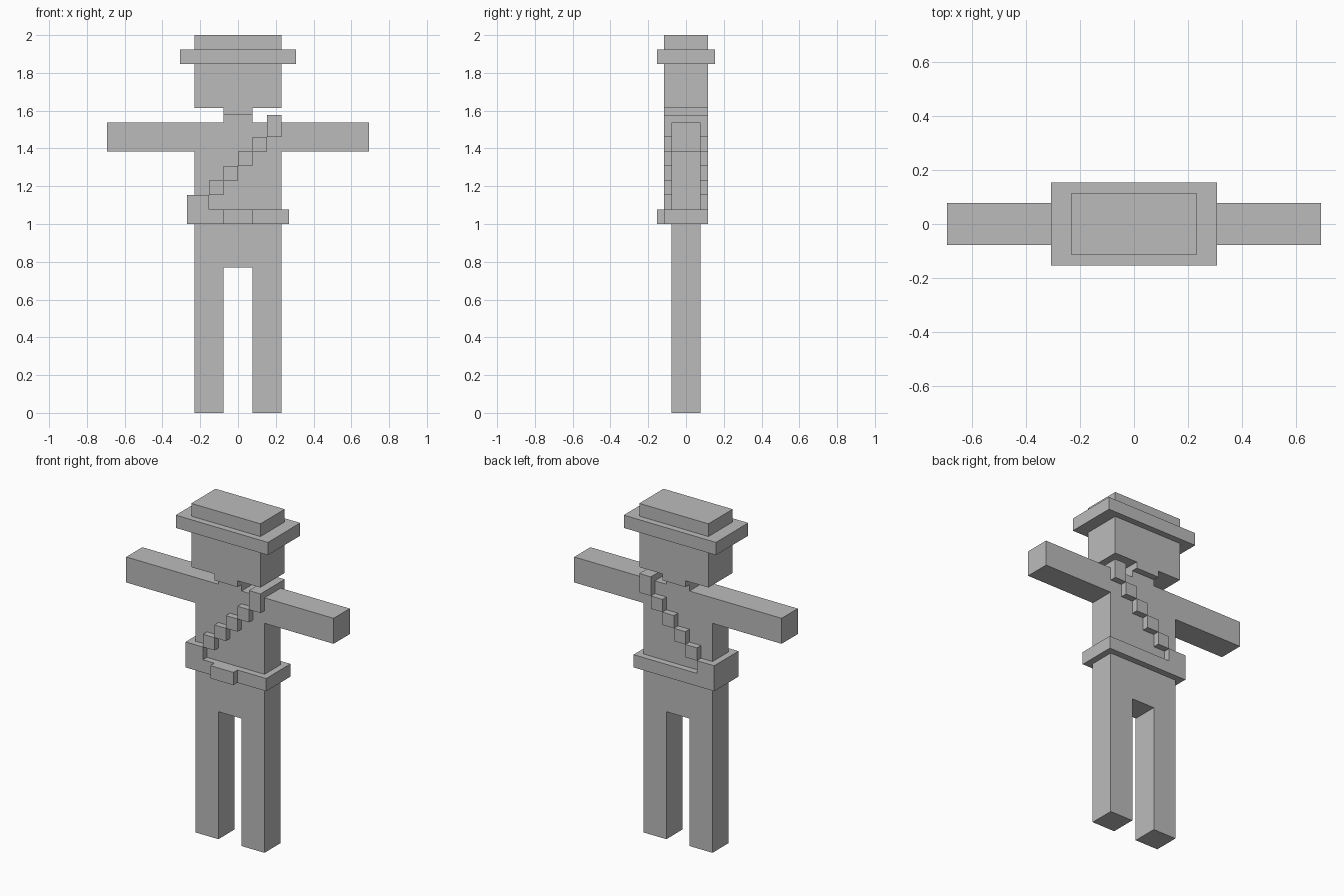
import bpy
import bmesh

if "Cube" in bpy.data.objects:
    bpy.data.objects.remove(bpy.data.objects["Cube"], do_unlink=True)

U = 2 / 26  # one block of the model

grey = bpy.data.materials.new("plain grey")
grey.use_nodes = True
GREY = (0.5, 0.5, 0.5, 1)
grey.diffuse_color = GREY
grey.node_tree.nodes["Principled BSDF"].inputs["Base Color"].default_value = GREY


def slab(name, outline, front, back):
    """Extrude an (x, z) outline from front to back; all in blocks."""
    bm = bmesh.new()
    face = bm.faces.new([bm.verts.new((x * U, front * U, z * U)) for x, z in outline])
    grown = bmesh.ops.extrude_face_region(bm, geom=[face], use_keep_orig=True)
    moved = [v for v in grown["geom"] if isinstance(v, bmesh.types.BMVert)]
    bmesh.ops.translate(bm, verts=moved, vec=(0, (back - front) * U, 0))
    bmesh.ops.recalc_face_normals(bm, faces=bm.faces)
    mesh = bpy.data.meshes.new(name)
    bm.to_mesh(mesh)
    bm.free()
    mesh.materials.append(grey)
    obj = bpy.data.objects.new(name, mesh)
    bpy.context.collection.objects.link(obj)
    return obj


def box(name, x0, x1, z0, z1, front, back):
    return slab(name, [(x0, z0), (x1, z0), (x1, z1), (x0, z1)], front, back)


def mirrored(half):
    return half + [(-x, z) for x, z in reversed(half)]


# Legs, torso, outstretched arms and neck in one outline
slab("body", mirrored([(1, 10), (1, 0), (3, 0), (3, 18), (9, 18), (9, 20),
                       (1, 20), (1, 20.5)]), -1, 1)

# Head with chin
slab("head", mirrored([(1, 20.5), (1, 21), (3, 21), (3, 24)]), -1.5, 1.5)

# Hat
box("hat_brim", -4, 4, 24, 25, -2, 2)
box("hat_crown", -3, 3, 25, 26, -1.5, 1.5)

# Belt with the raised pouch on the right hip, and buckle
slab("belt", [(-3.5, 13), (3.5, 13), (3.5, 14), (-2, 14), (-2, 15), (-3.5, 15)],
     -1.5, 1.5)
box("belt_buckle", -1, 1, 13, 14, -2, -1.5)

# Stepped shoulder strap, wrapping front and back
for i in range(4):
    box(f"strap_step_{i + 1}", i - 2, i - 1, 15 + i, 16 + i, -1.5, 1.5)
box("strap_shoulder", 2, 3, 19, 20.5, -1.5, 1.5)
